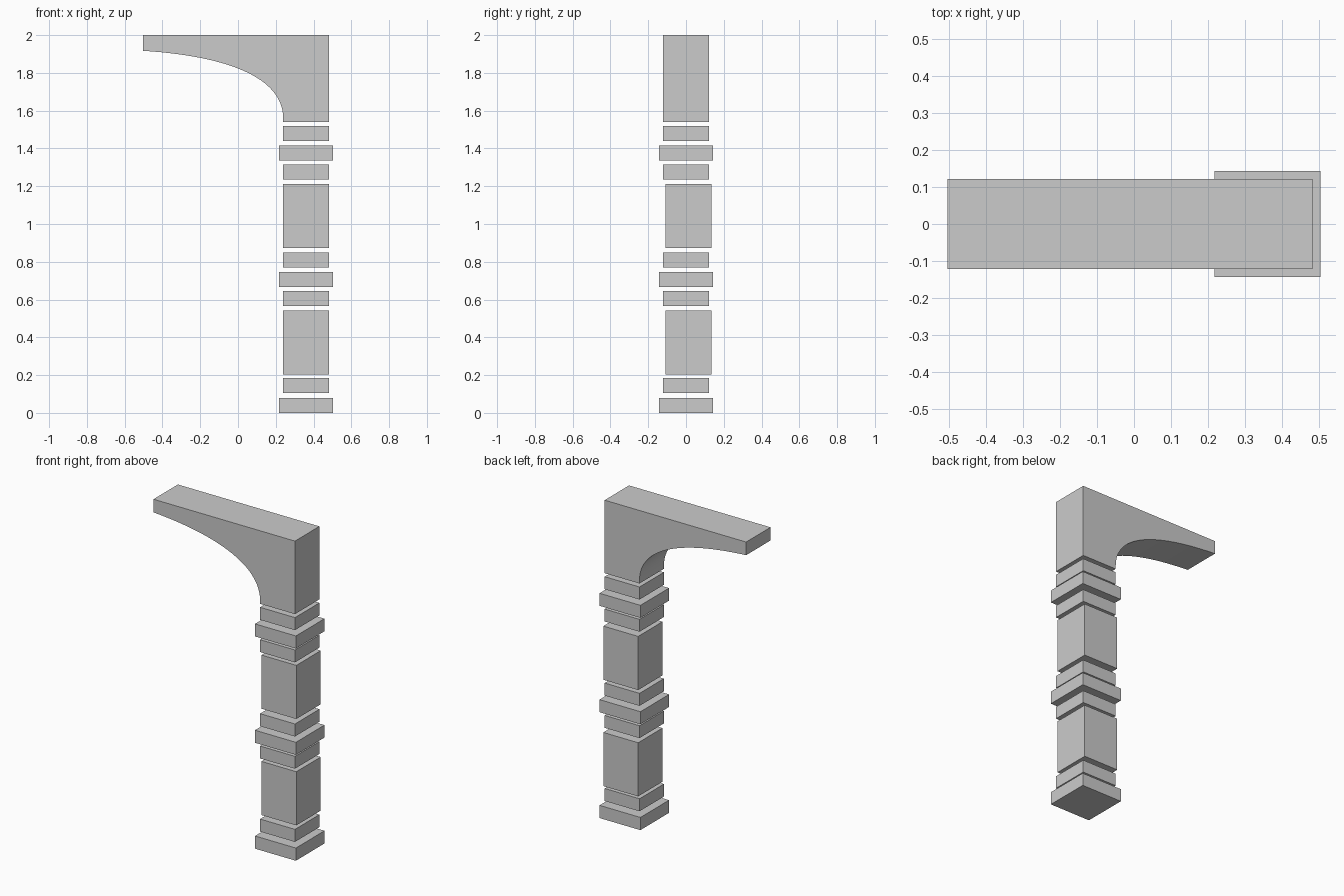
import bpy, bmesh
from mathutils import Vector
from mathutils.geometry import interpolate_bezier

if "Cube" in bpy.data.objects:
    bpy.data.objects.remove(bpy.data.objects["Cube"])

CX = 0.3605          # centre line of the post
NARROW, WIDE = 0.1215, 0.1425   # half widths


def block(name, half, z0, z1, y=0.0):
    """Square stone block centred on the post."""
    bm = bmesh.new()
    bmesh.ops.create_cube(bm, size=1)
    bmesh.ops.scale(bm, vec=(2 * half, 2 * half, z1 - z0), verts=bm.verts)
    bmesh.ops.translate(bm, vec=(CX, y, (z0 + z1) / 2), verts=bm.verts)
    return finish(name, bm)


def finish(name, bm):
    bmesh.ops.recalc_face_normals(bm, faces=bm.faces)
    mesh = bpy.data.meshes.new(name)
    bm.to_mesh(mesh)
    bm.free()
    obj = bpy.data.objects.new(name, mesh)
    bpy.context.collection.objects.link(obj)
    return obj


# Base
block("base_plinth", WIDE, 0.0, 0.08)
block("base_collar", NARROW, 0.105, 0.184)

# Two identical tiers: shaft, collar, wide band, collar
for i in range(2):
    z = 0.67 * i
    n = i + 1
    block(f"shaft_{n}", NARROW, 0.204 + z, 0.542 + z, y=0.0135)
    block(f"lower_collar_{n}", NARROW, 0.566 + z, 0.644 + z)
    block(f"band_{n}", WIDE, 0.667 + z, 0.746 + z)
    block(f"upper_collar_{n}", NARROW, 0.769 + z, 0.848 + z)

# Half arch: curved underside profile extruded through the depth
curve = interpolate_bezier(Vector((CX - NARROW, 0, 1.56)), Vector((CX - NARROW, 0, 1.78)),
                           Vector((-0.07, 0, 1.89)), Vector((-0.504, 0, 1.917)), 28)
profile = [(CX + NARROW, 2.0), (CX + NARROW, 1.54), (CX - NARROW, 1.54)]
profile += [(p.x, p.z) for p in curve] + [(-0.504, 2.0)]
bm = bmesh.new()
face = bm.faces.new([bm.verts.new((x, -NARROW, z)) for x, z in profile])
ext = bmesh.ops.extrude_face_region(bm, geom=[face])
bmesh.ops.translate(bm, vec=(0, 2 * NARROW, 0),
                    verts=[v for v in ext["geom"] if isinstance(v, bmesh.types.BMVert)])
arch = finish("half_arch", bm)

# Smooth the curved underside only
bpy.context.view_layer.objects.active = arch
arch.select_set(True)
bpy.ops.object.shade_smooth_by_angle()
